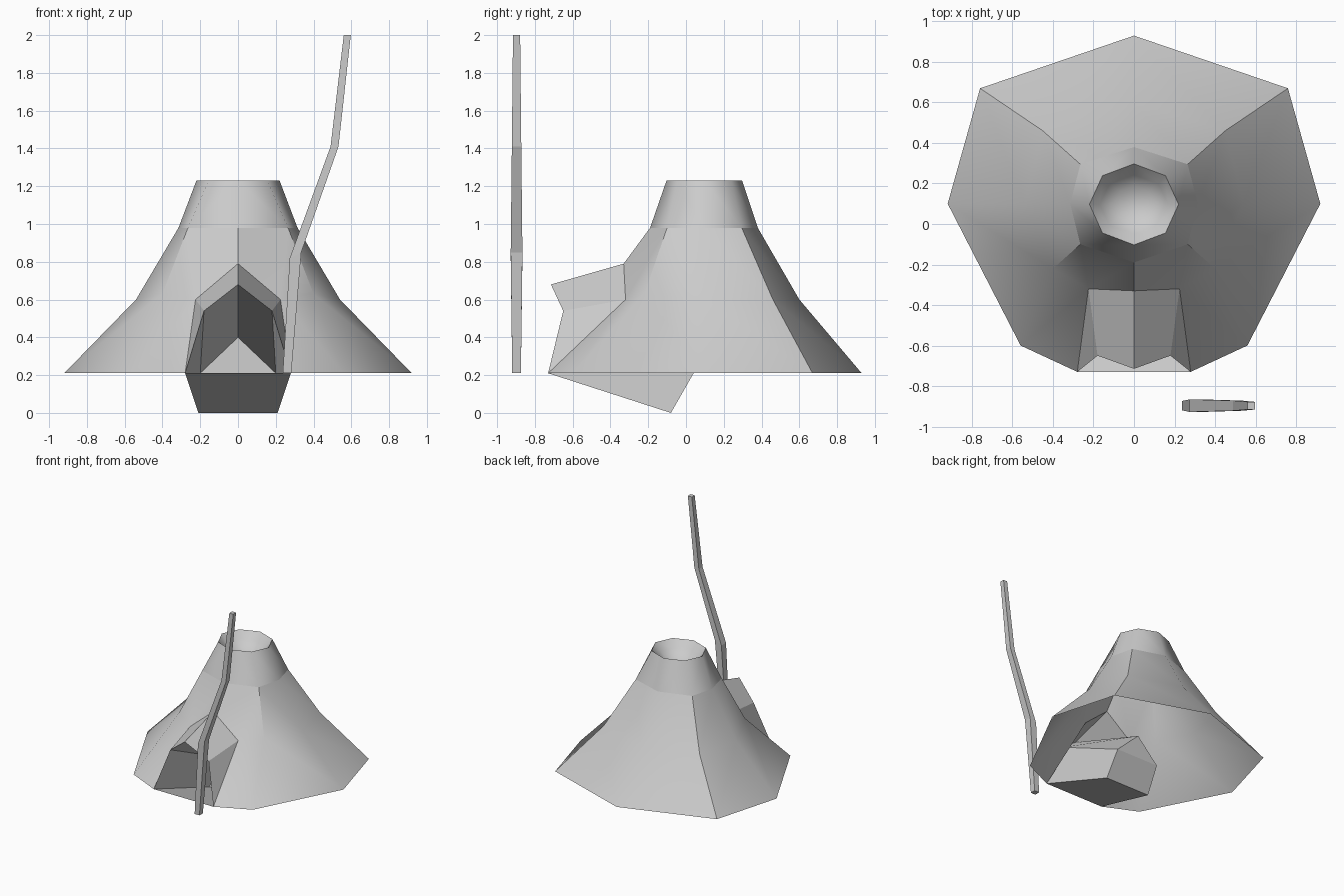
import bpy
import math
from mathutils import Vector

if "Cube" in bpy.data.objects:
    bpy.data.objects.remove(bpy.data.objects["Cube"])


def make(name, verts, faces, smooth=None, mirror=True):
    """Mesh object from a half model, optionally mirrored in x."""
    me = bpy.data.meshes.new(name)
    me.from_pydata(verts, [], faces)
    ob = bpy.data.objects.new(name, me)
    bpy.context.collection.objects.link(ob)
    bpy.ops.object.select_all(action='DESELECT')
    ob.select_set(True)
    bpy.context.view_layer.objects.active = ob
    if mirror:
        mod = ob.modifiers.new("mirror", 'MIRROR')
        mod.use_clip = True
        bpy.ops.object.modifier_apply(modifier=mod.name)
    bpy.ops.object.mode_set(mode='EDIT')
    bpy.ops.mesh.select_all(action='SELECT')
    bpy.ops.mesh.normals_make_consistent(inside=False)
    bpy.ops.object.mode_set(mode='OBJECT')
    if smooth:
        bpy.ops.object.shade_smooth_by_angle(angle=math.radians(smooth))
    return ob


def strip(a, b, n):
    """Quads between two point chains starting at index a and b."""
    return [(a + i, a + i + 1, b + i + 1, b + i) for i in range(n)]


# Tent cover: half chains from back to front, open over the entrance
base = [(0, .93, .21), (.76, .67, .21), (.92, .10, .21), (.56, -.60, .21), (.28, -.73, .21)]
mid = [(0, .60, .60), (.45, .46, .60), (.54, .10, .60), (.40, -.22, .63),
       (.225, -.32, .60), (0, -.33, .79)]
neck = [(0, .38, .98), (.265, .295, .98), (.315, .10, .98), (.265, -.10, .98), (0, -.19, .98)]
make("tent_cover", base + mid + neck,
     strip(0, 5, 4) + strip(5, 11, 3) + [(8, 9, 10, 15, 14)], smooth=32)


# Collar at the top with a sunken smoke hole
def half_ring(rx, ry, z):
    return [(rx * math.sin(i * math.pi / 4), .097 + ry * math.cos(i * math.pi / 4), z)
            for i in range(5)]


rings = neck + half_ring(.22, .20, 1.23) + half_ring(.17, .145, 1.17) + half_ring(.10, .09, 1.11)
faces = [f for k in range(3) for f in strip(5 * k, 5 * k + 5, 4)]
make("collar", rings, faces + [(15, 16, 17, 18, 19)], smooth=60)

# Entrance hood and the tunnel that slopes down behind it
V = [(.28, -.73, .21), (.18, -.65, .54), (0, -.715, .68),      # front opening
     (.225, -.32, .60), (0, -.33, .79),                        # joint with cover
     (.21, -.08, 0), (.20, .04, .21), (0, .05, .40),           # tunnel back
     (0, -.73, .21), (0, -.08, 0), (0, .04, .21)]              # centre line
make("entrance_hood", V[:5], [(0, 3, 1), (1, 3, 4, 2)])
make("entrance_tunnel", V,
     [(0, 1, 6, 5), (1, 2, 7, 6), (0, 5, 9, 8), (5, 6, 10, 9), (6, 7, 10)])

# Bent pole: (left x, right x, half depth, z)
sections = [(.237, .282, .023, .21), (.274, .335, .031, .82),
            (.49, .532, .025, 1.41), (.56, .597, .019, 2.0)]
pv = []
for x0, x1, d, z in sections:
    s = .03 if 0.5 < z < 1 else 0
    pv += [(x0, -.897 - d, z), (x1, -.897 - d, z + s), (x1, -.897 + d, z + s), (x0, -.897 + d, z)]
pf = [(0, 1, 2, 3), (12, 13, 14, 15)]
for k in range(3):
    for i in range(4):
        j = (i + 1) % 4
        pf.append((4 * k + i, 4 * k + j, 4 * k + 4 + j, 4 * k + 4 + i))
make("bent_pole", pv, pf, mirror=False)
